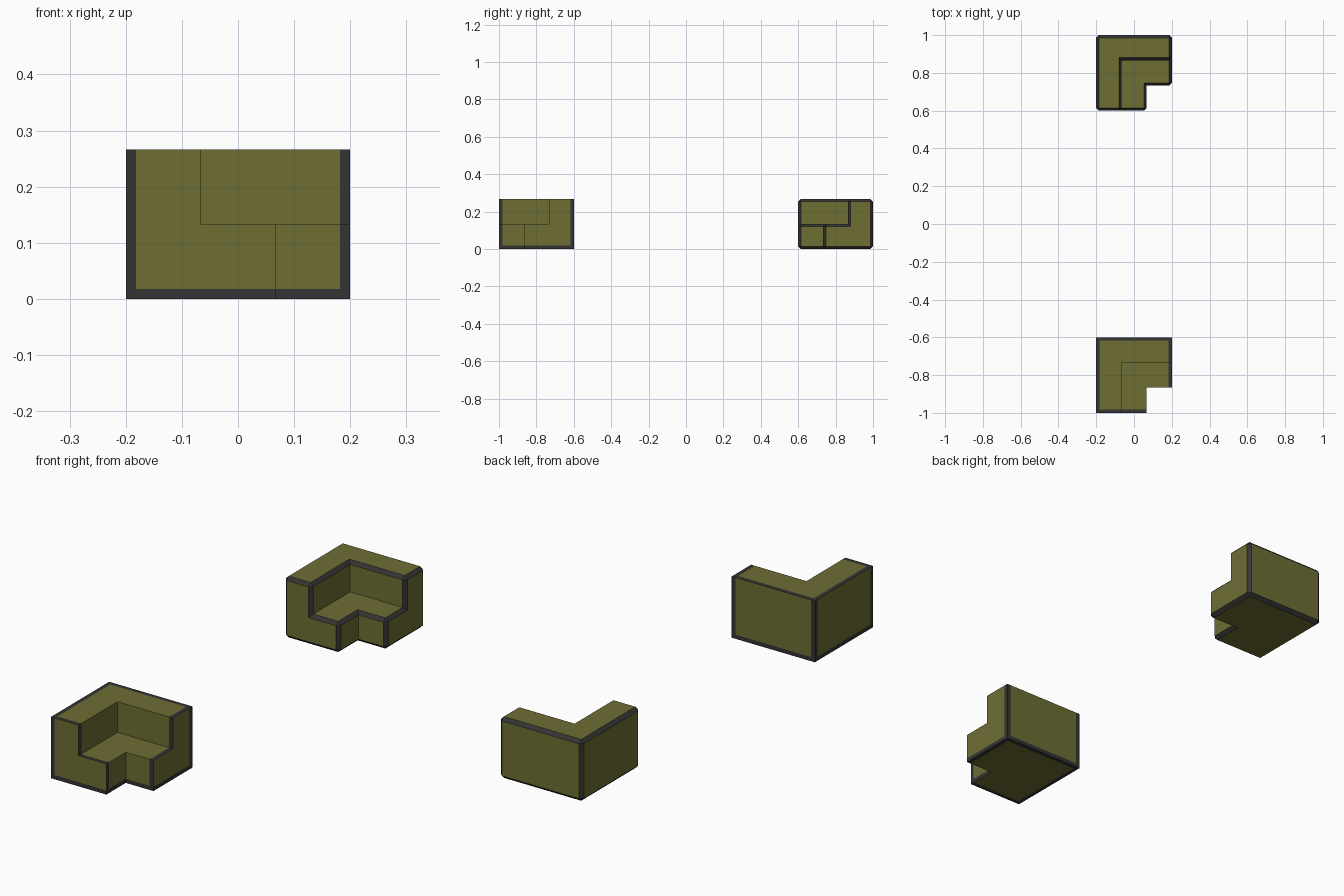
import bpy, bmesh, math
from mathutils import Vector

if "Cube" in bpy.data.objects:
    bpy.data.objects.remove(bpy.data.objects["Cube"])

U = 0.4 / 3        # one grid cell
BORDER = 0.018     # painted border width
BEVEL = 0.014      # trim bevel width


def material(name, color):
    m = bpy.data.materials.new(name)
    m.diffuse_color = (*color, 1)
    m.use_nodes = True
    m.node_tree.nodes["Principled BSDF"].inputs["Base Color"].default_value = m.diffuse_color
    return m


olive = material("olive", (0.155, 0.155, 0.034))
charcoal = material("charcoal", (0.034, 0.034, 0.036))


def filled(i, j, k):
    """Lower slab lacks the front right cell, upper wall is an L at left and back."""
    if not (0 <= i < 3 and 0 <= j < 3 and 0 <= k < 2):
        return False
    return not (i == 2 and j == 0) if k == 0 else (i == 0 or j == 2)


def corner_block(cy):
    """Stepped corner block made from the exposed sides of grid cells."""
    bm = bmesh.new()
    for c in [(i, j, k) for i in range(3) for j in range(3) for k in range(2) if filled(i, j, k)]:
        centre = Vector((c[0] - 1, c[1] - 1, c[2] + 0.5))
        for axis in range(3):
            for s in (-1, 1):
                nb = list(c)
                nb[axis] += s
                if filled(*nb):
                    continue
                n, a, b = Vector(), Vector(), Vector()
                n[axis], a[(axis + 1) % 3], b[(axis + 2) % 3] = s, s, 1
                quad = [centre + (n + a * p + b * q) / 2
                        for p, q in ((-1, -1), (1, -1), (1, 1), (-1, 1))]
                bm.faces.new([bm.verts.new(v * U + Vector((0, cy, 0))) for v in quad])
    bmesh.ops.remove_doubles(bm, verts=bm.verts, dist=1e-4)
    bmesh.ops.dissolve_limit(bm, angle_limit=math.radians(5), verts=bm.verts, edges=bm.edges)
    return bm


def finish(bm, name):
    me = bpy.data.meshes.new(name)
    bm.to_mesh(me)
    bm.free()
    me.materials.append(olive)
    me.materials.append(charcoal)
    bpy.context.collection.objects.link(bpy.data.objects.new(name, me))


# Front block: sharp edges, painted borders cut into the flat faces
cy = -0.8
bm = corner_block(cy)
inset = 0.2 - BORDER
for co, no in (((inset, 0, 0), (1, 0, 0)), ((-inset, 0, 0), (1, 0, 0)),
               ((0, cy + inset, 0), (0, 1, 0)), ((0, cy - inset, 0), (0, 1, 0)),
               ((0, 0, BORDER), (0, 0, 1))):
    bmesh.ops.bisect_plane(bm, geom=bm.verts[:] + bm.edges[:] + bm.faces[:],
                           dist=1e-5, plane_co=co, plane_no=no)
bm.normal_update()
for f in bm.faces:
    p, n = f.calc_center_bounds(), f.normal
    dark = ((abs(n.x) < 0.5 and abs(p.x) > inset)
            or (abs(n.y) < 0.5 and abs(p.y - cy) > inset)
            or (abs(n.z) < 0.5 and p.z < BORDER))
    f.material_index = int(dark)
finish(bm, "painted_corner_block")

# Back block: dark bevelled trim on every outward edge
bm = corner_block(0.8)
bm.normal_update()
convex = [e for e in bm.edges if e.calc_face_angle_signed() > 0.1]
bmesh.ops.bevel(bm, geom=convex, offset=BEVEL, offset_type='OFFSET', segments=1,
                profile=0.5, affect='EDGES', clamp_overlap=True)
bm.normal_update()
for f in bm.faces:
    f.material_index = int(max(abs(c) for c in f.normal) < 0.99)
finish(bm, "bevelled_corner_block")
